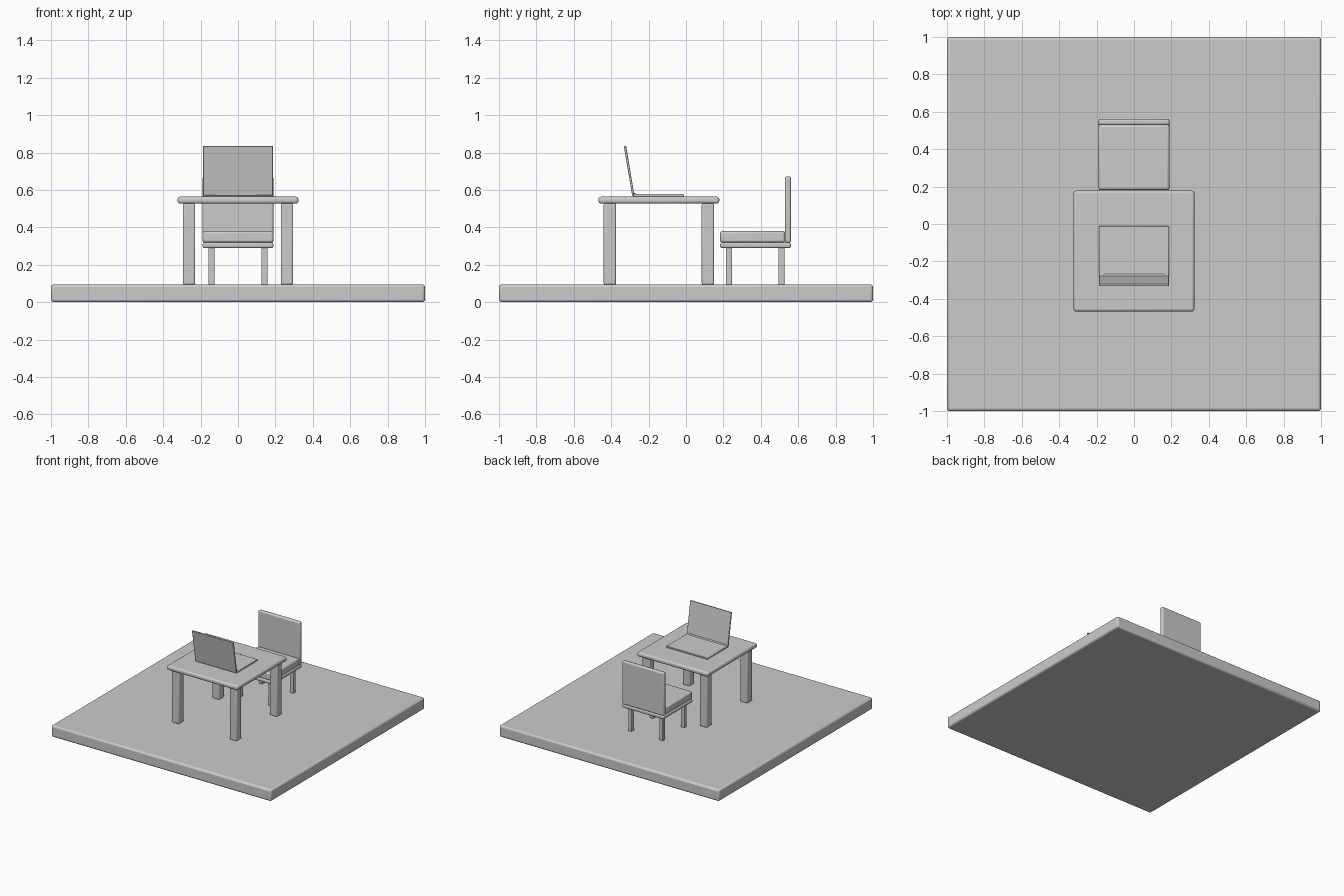
import bpy, math
from mathutils import Matrix, Vector

if "Cube" in bpy.data.objects:
    bpy.data.objects.remove(bpy.data.objects["Cube"])


def box(name, x, y, z, bevel=0.008, segments=3):
    """Rounded box from (min, max) extents on each axis."""
    bpy.ops.mesh.primitive_cube_add(size=1)
    ob = bpy.context.object
    ob.name = name
    size = [b - a for a, b in (x, y, z)]
    mid = [(a + b) / 2 for a, b in (x, y, z)]
    ob.data.transform(Matrix.Translation(mid) @ Matrix.Diagonal((*size, 1)))
    mod = ob.modifiers.new("rounding", "BEVEL")
    mod.width = bevel
    mod.segments = segments
    bpy.ops.object.shade_smooth_by_angle(angle=math.radians(35))
    return ob


def legs(name, cx, ys, half, z, bevel):
    """Four square legs, mirrored left and right."""
    for row, cy in zip(("front", "back"), ys):
        for side, s in (("left", -1), ("right", 1)):
            box(f"{name}_{row}_{side}_leg", (s * cx - half, s * cx + half),
                (cy - half, cy + half), z, bevel)


# Floor slab
box("floor", (-1, 1), (-1, 1), (0, 0.095), 0.015)

# Table
box("table_top", (-0.323, 0.323), (-0.468, 0.178), (0.527, 0.564), 0.014, 4)
legs("table", 0.262, (-0.407, 0.117), 0.033, (0.093, 0.529), 0.009)

# Chair
box("seat_frame", (-0.189, 0.189), (0.182, 0.561), (0.29, 0.319), 0.009)
box("seat_cushion", (-0.189, 0.189), (0.182, 0.53), (0.319, 0.38), 0.012)
box("chair_back", (-0.189, 0.189), (0.529, 0.561), (0.318, 0.672), 0.01)
legs("chair", 0.142, (0.23, 0.51), 0.0165, (0.093, 0.292), 0.005)

# Laptop base
box("laptop_base", (-0.187, 0.187), (-0.284, -0.012), (0.564, 0.578), 0.004, 2)

# Laptop screen, leaning back about its hinge
screen = box("laptop_screen", (-0.187, 0.187), (-0.006, 0.006), (0, 0.267), 0.003, 2)
screen.location = (0, -0.282, 0.571)
screen.rotation_euler.x = math.radians(9.5)

# Hinge bar
bpy.ops.mesh.primitive_cylinder_add(vertices=16, radius=0.008, depth=0.32,
                                    location=(0, -0.276, 0.577),
                                    rotation=(0, math.pi / 2, 0))
bpy.context.object.name = "laptop_hinge"
bpy.ops.object.shade_smooth_by_angle(angle=math.radians(35))
